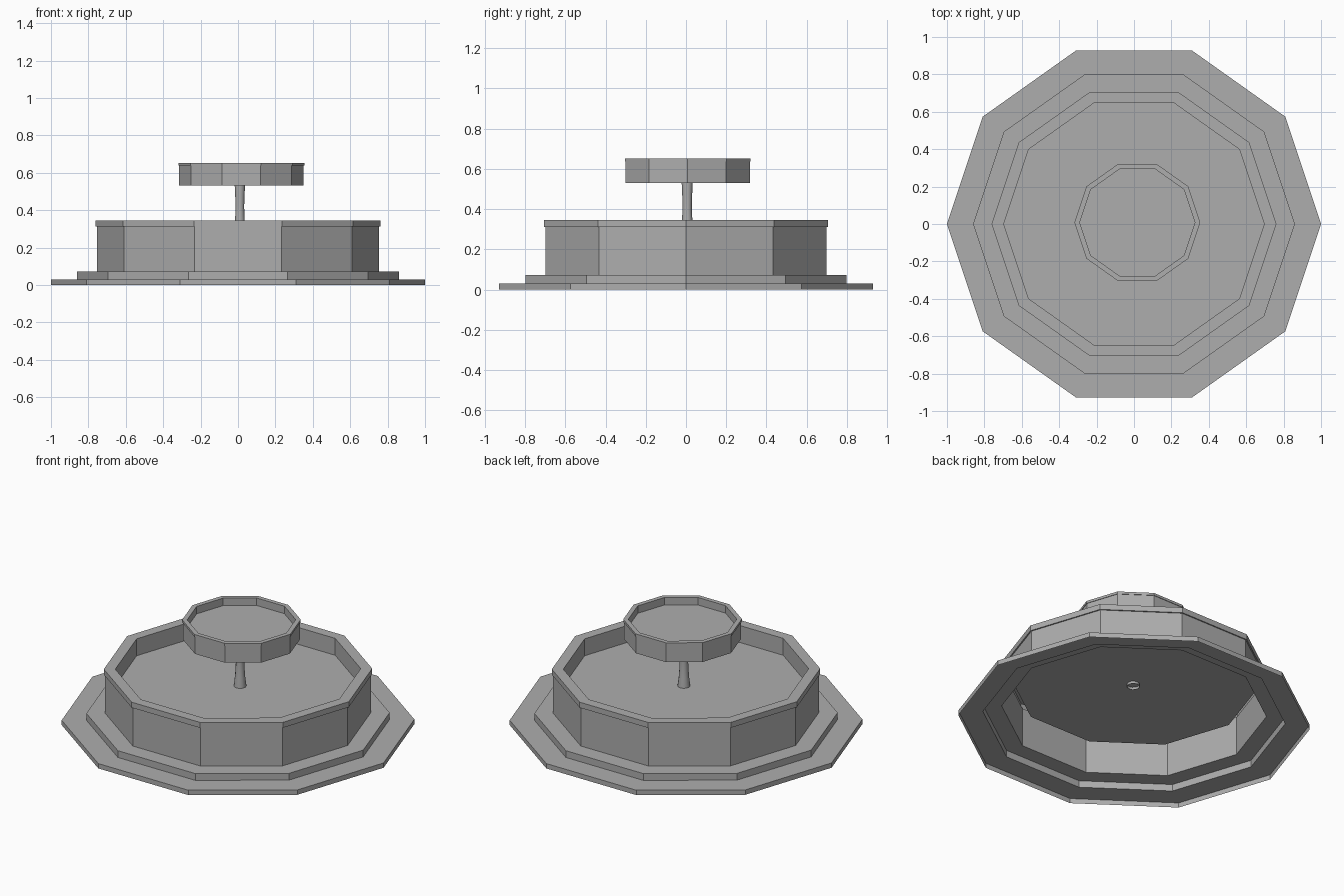
import bpy, bmesh
from math import cos, sin, tau

if "Cube" in bpy.data.objects:
    bpy.data.objects.remove(bpy.data.objects["Cube"])

SQUASH = 0.976  # the plan is slightly shorter in y


def lathe(name, profile, sides, centre=(0, 0), cap_end=False, squash=SQUASH, smooth=False):
    """Sweep (radius, height) points around z as a faceted shell."""
    bm = bmesh.new()
    rings = []
    for r, z in profile:
        rings.append([bm.verts.new((centre[0] + r * cos(tau * i / sides),
                                    centre[1] + r * sin(tau * i / sides) * squash, z))
                      for i in range(sides)])
    for a, b in zip(rings, rings[1:]):
        for i in range(sides):
            j = (i + 1) % sides
            f = bm.faces.new((a[i], a[j], b[j], b[i]))
            f.smooth = smooth
    if cap_end:
        bm.faces.new(rings[-1])
    mesh = bpy.data.meshes.new(name)
    bm.to_mesh(mesh)
    bm.free()
    mesh.materials.append(stone)
    ob = bpy.data.objects.new(name, mesh)
    bpy.context.collection.objects.link(ob)
    return ob


def basin_profile(scale, top):
    """Wall, overhanging lip, inner wall and floor; heights measured from the top."""
    shape = [(0.753, -0.275), (0.753, -0.034), (0.761, -0.034),
             (0.761, 0), (0.696, 0), (0.696, -0.105)]
    return [(r * scale, top + z * scale) for r, z in shape]


# Mid-grey stone
stone = bpy.data.materials.new("stone")
stone.diffuse_color = (0.42, 0.42, 0.42, 1)
stone.use_nodes = True
stone.node_tree.nodes["Principled BSDF"].inputs["Base Color"].default_value = stone.diffuse_color

# Two stepped plinth rings, open underneath
lathe("plinth_steps", [(1, 0), (1, 0.03), (0.86, 0.03), (0.86, 0.072), (0.753, 0.072)], 10)

# Large lower basin
lathe("lower_basin", basin_profile(1, 0.346), 10, cap_end=True)

# Slim stem, flared at both ends
lathe("stem", [(0.036, 0.225), (0.035, 0.25), (0.029, 0.30), (0.025, 0.36),
               (0.023, 0.42), (0.025, 0.48), (0.028, 0.54), (0.028, 0.606)],
      12, centre=(0.01, 0.006), squash=1, smooth=True)

# Small upper basin, a scaled repeat of the lower one
lathe("upper_basin", basin_profile(0.442, 0.653), 10, centre=(0.018, 0.008), cap_end=True)
